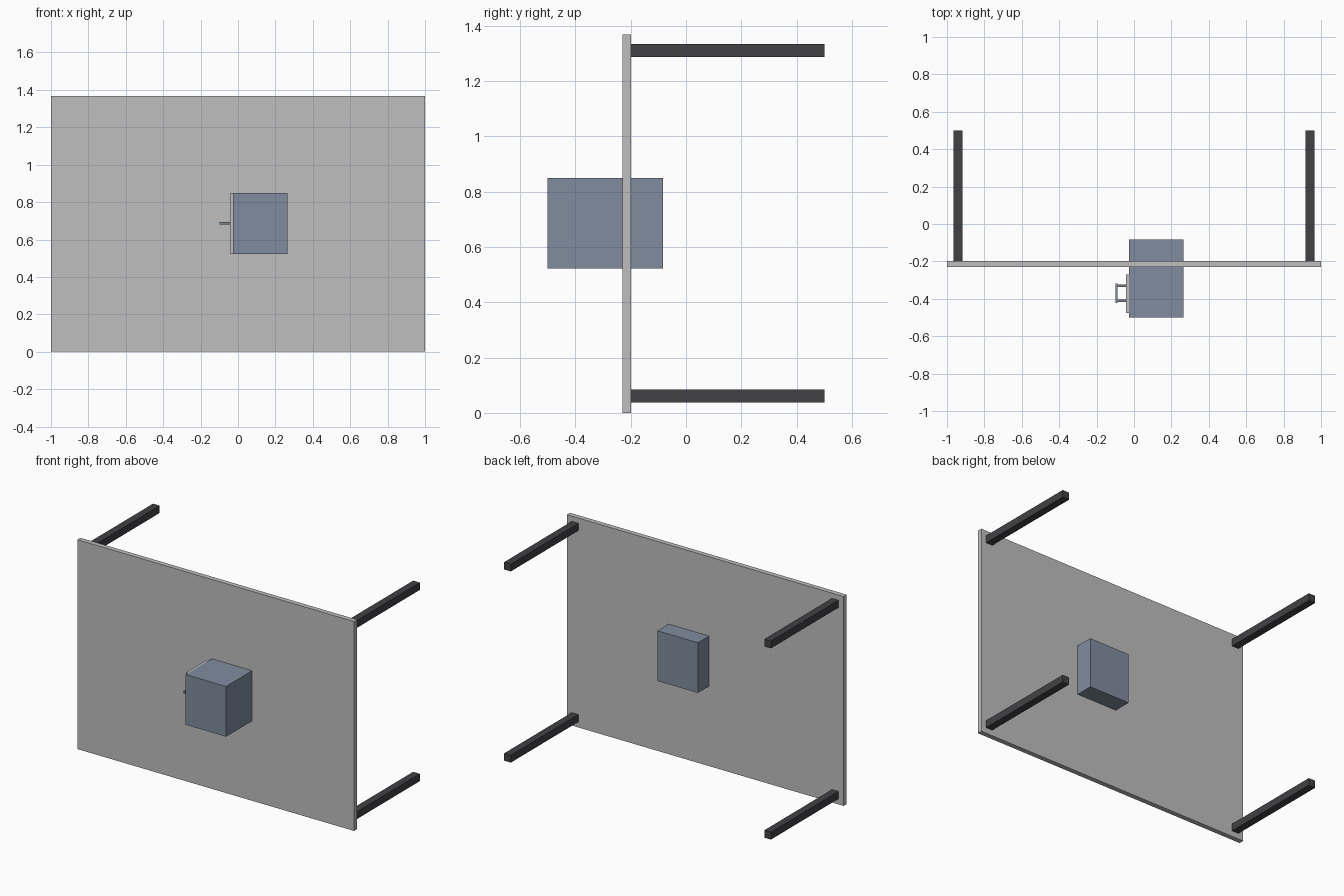
import bpy
import bmesh
from mathutils import Vector

if "Cube" in bpy.data.objects:
    bpy.data.objects.remove(bpy.data.objects["Cube"], do_unlink=True)


def material(name, colour):
    mat = bpy.data.materials.new(name)
    mat.use_nodes = True
    rgba = (*colour, 1)
    mat.diffuse_color = rgba
    mat.node_tree.nodes["Principled BSDF"].inputs["Base Color"].default_value = rgba
    return mat


light_grey = material("light grey", (0.52, 0.52, 0.52))
charcoal = material("charcoal", (0.054, 0.054, 0.06))
slate_blue = material("slate blue", (0.215, 0.265, 0.345))
steel = material("steel grey", (0.2, 0.21, 0.23))


def box(name, low, high, mat):
    """Axis-aligned block between two opposite corners."""
    low, high = Vector(low), Vector(high)
    size, centre = high - low, (low + high) / 2
    bm = bmesh.new()
    bmesh.ops.create_cube(bm, size=1)
    bmesh.ops.scale(bm, vec=size, verts=bm.verts)
    mesh = bpy.data.meshes.new(name)
    bm.to_mesh(mesh)
    bm.free()
    mesh.materials.append(mat)
    obj = bpy.data.objects.new(name, mesh)
    obj.location = centre
    bpy.context.collection.objects.link(obj)
    return obj


# Table standing on its long edge
HEIGHT = 1.368
box("tabletop", (-1, -0.23, 0), (1, -0.198, HEIGHT), light_grey)

# Four legs, reaching backwards from the corners
LEG = 0.048
for side, x in (("left", 0.94), ("right", -0.94)):
    for level, z in (("lower", 0.061), ("upper", HEIGHT - 0.058)):
        box(f"{level}_{side}_leg",
            (x - LEG / 2, -0.198, z - LEG / 2),
            (x + LEG / 2, 0.5, z + LEG / 2), charcoal)

# Cabinet passing through the tabletop
box("cabinet", (-0.028, -0.5, 0.522), (0.264, -0.083, 0.85), slate_blue)

# Drawer front on the cabinet's right side
box("drawer_front", (-0.043, -0.475, 0.522), (-0.028, -0.27, 0.85), light_grey)

# Pull handle: two posts and a grip
for name, y in (("front", -0.41), ("rear", -0.33)):
    box(f"{name}_handle_post", (-0.087, y - 0.006, 0.681),
        (-0.043, y + 0.006, 0.693), steel)
box("handle_grip", (-0.098, -0.423, 0.679), (-0.087, -0.319, 0.695), slate_blue)
